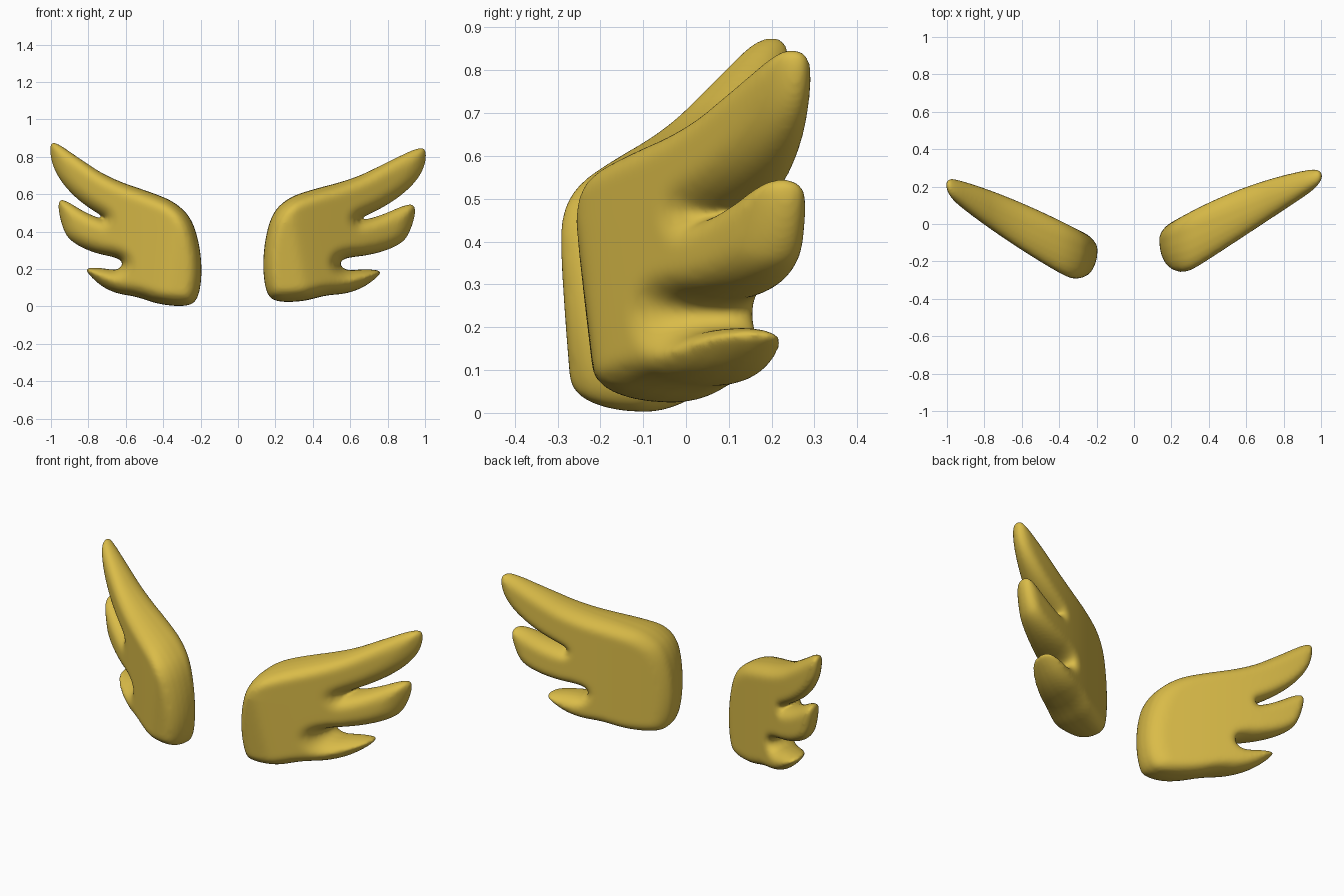
import bpy, bmesh
from math import sqrt, ceil
from mathutils import Vector
from mathutils.geometry import delaunay_2d_cdt

cube = bpy.data.objects.get("Cube")
if cube:
    bpy.data.objects.remove(cube, do_unlink=True)

gold = bpy.data.materials.new("golden yellow")
gold.use_nodes = True
gold.diffuse_color = (0.70, 0.50, 0.065, 1)
bsdf = next(n for n in gold.node_tree.nodes if n.type == 'BSDF_PRINCIPLED')
bsdf.inputs["Base Color"].default_value = gold.diffuse_color

# Wing outline, from the upper feather tip round to the leading edge
OUTLINE = [
    (.975, .858), (1.012, .832), (.995, .73), (.925, .635), (.8, .54),    # upper feather
    (.615, .452), (.75, .48), (.928, .56), (.955, .515), (.922, .40),    # middle feather
    (.875, .332), (.73, .277), (.535, .255), (.565, .19), (.68, .201),   # lower feather
    (.775, .192), (.737, .148), (.66, .095), (.57, .066), (.47, .06),
    (.35, .026), (.21, .022), (.152, .06), (.131, .2), (.143, .36),      # root
    (.183, .5), (.258, .574), (.355, .615), (.62, .683), (.8, .773)]     # leading edge
ROOT, SPAN = .135, .865


def corner_cut(points, rounds):
    """Round a closed polygon by cutting its corners."""
    for _ in range(rounds):
        pairs = zip(points, points[1:] + points[:1])
        points = [p.lerp(q, f) for p, q in pairs for f in (.25, .75)]
    return points


def split_long(points, longest):
    result = []
    for p, q in zip(points, points[1:] + points[:1]):
        parts = ceil((q - p).length / longest)
        result += [p.lerp(q, k / parts) for k in range(parts)]
    return result


def rim_distance(p, rim):
    best = 9
    for a, b in zip(rim, rim[1:] + rim[:1]):
        t = min(max((p - a).dot(b - a) / (b - a).length_squared, 0), 1)
        best = min(best, (p - a.lerp(b, t)).length)
    return best


def inside(p, rim):
    odd = False
    for a, b in zip(rim, rim[1:] + rim[:1]):
        if (a.y > p.y) != (b.y > p.y):
            if p.x < a.x + (p.y - a.y) * (b.x - a.x) / (b.y - a.y):
                odd = not odd
    return odd


def fill_outline():
    """Triangulate the outline with rings near the rim and a grid inside."""
    curve = corner_cut([Vector(p) for p in OUTLINE], 3)
    rim = split_long(curve, .02)
    n = len(rim)
    points = list(rim)
    for inset in (.003, .01, .022, .036):
        ring = []
        for i, p in enumerate(rim):
            along = (rim[(i + 1) % n] - rim[i - 1]).normalized()
            q = p + Vector((along.y, -along.x)) * inset
            if inside(q, curve) and rim_distance(q, curve) > inset * .95:
                if all((q - o).length > .004 for o in ring):
                    ring.append(q)
        points += ring
    step = .016
    for i in range(58):
        for j in range(56):
            q = Vector((.12 + i * step, j * step))
            if inside(q, curve) and rim_distance(q, curve) > .045:
                points.append(q)
    flat, _, tris, *_ = delaunay_2d_cdt(points, [], [list(range(n))], 1, 1e-5)
    return flat, tris, [rim_distance(p, curve) for p in flat]


FLAT, TRIS, DEPTH = fill_outline()


def rounding(d, radius):
    return sqrt(1 - (1 - min(d / radius, 1)) ** 2.7)


def soft_max(a, b):
    return (a + b + sqrt((a - b) ** 2 + .0006)) / 2


def make_wing(name, place, front, back, edge, floor):
    """Swell the filled outline to the front and to the back.
    front, back and edge are (start, rise, bulge) of y along the span;
    floor is the foremost y of the root and its slant towards the bottom."""
    def along(line, s):
        return line[0] + line[1] * s + line[2] * 4 * s * (1 - s)

    bm = bmesh.new()
    sides = []
    for line, radius in ((front, .09), (back, .07)):
        verts = []
        for p, d in zip(FLAT, DEPTH):
            s = (p.x - ROOT) / SPAN
            y0, y1 = along(edge, s), along(line, s)
            if line is front:
                y1 = soft_max(y1, floor[0] + floor[1] * max(.45 - p.y, 0))
            x, z = place(p.x, p.y, s)
            on_rim = d < 1e-4
            if on_rim and sides:
                verts.append(sides[0][len(verts)])
            else:
                swell = 0 if on_rim else rounding(d, radius)
                verts.append(bm.verts.new((x, y0 + (y1 - y0) * swell, z)))
        sides.append(verts)
        for t in TRIS:
            bm.faces.new([verts[k] for k in t])
    bmesh.ops.recalc_face_normals(bm, faces=bm.faces[:])
    mesh = bpy.data.meshes.new(name)
    bm.to_mesh(mesh)
    bm.free()
    mesh.materials.append(gold)
    wing = bpy.data.objects.new(name, mesh)
    bpy.context.collection.objects.link(wing)

    # Even out the surface and soften the creases
    remesh = wing.modifiers.new("even_surface", 'REMESH')
    remesh.mode = 'VOXEL'
    remesh.voxel_size = .008
    remesh.use_smooth_shade = True
    soften = wing.modifiers.new("soften", 'SMOOTH')
    soften.factor = .5
    soften.iterations = 10


make_wing("left_wing", lambda x, z, s: (x, z),
          front=(-.365, .571, 0), back=(-.03, .33, .05),
          edge=(-.08, .335, 0), floor=(-.262, .12))

# The right wing is the same shape mirrored, a little shorter and tilted up
make_wing("right_wing",
          lambda x, z, s: (-(.195 + .805 * s + .16 * s * (1 - s)), z - .03 + .06 * s),
          front=(-.38, .53, 0), back=(-.085, .335, .045),
          edge=(-.136, .345, 0), floor=(-.302, .08))
